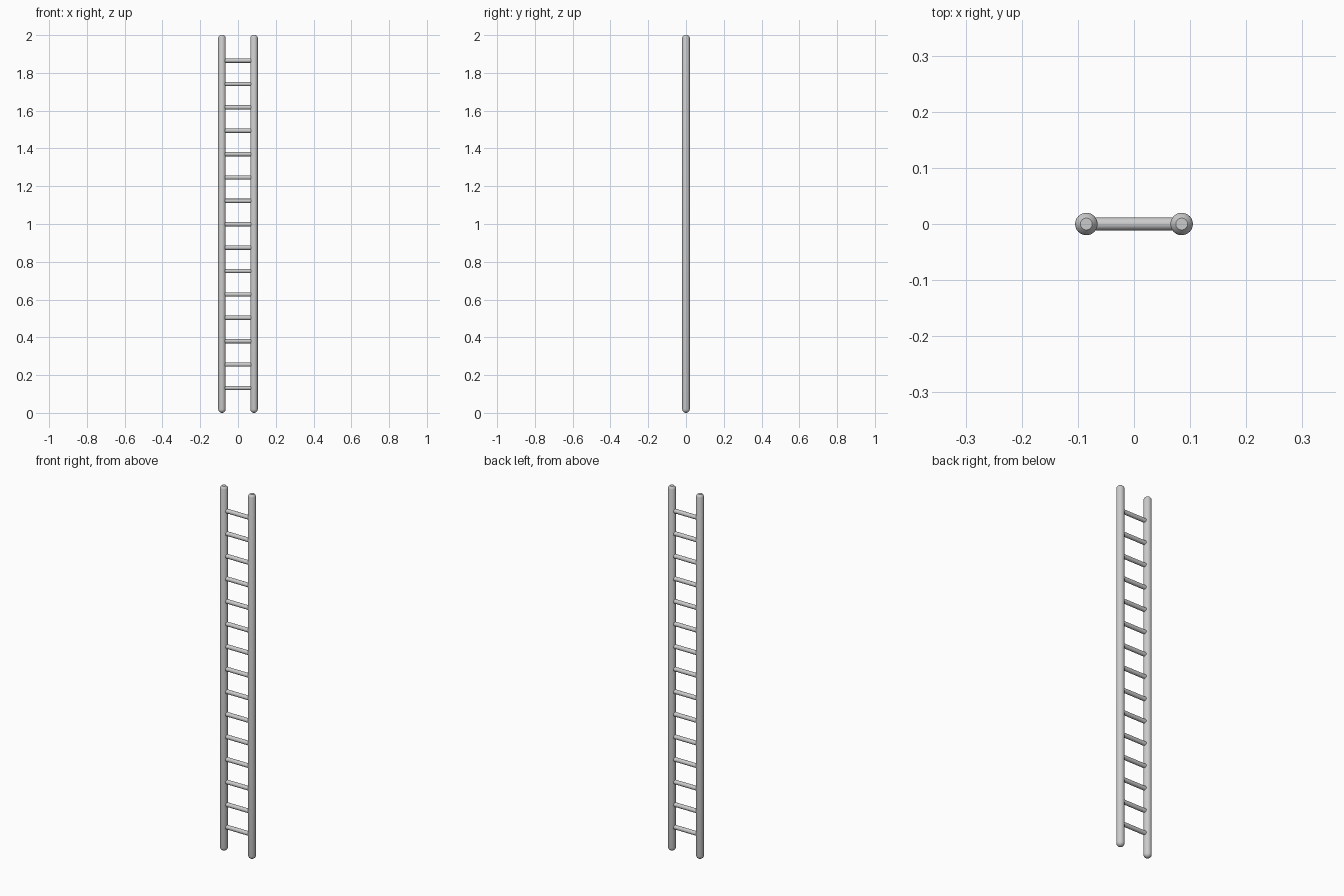
import bpy, bmesh, math

if "Cube" in bpy.data.objects:
    bpy.data.objects.remove(bpy.data.objects["Cube"])

RAIL_X = 0.085
RAIL_R = 0.02
RUNG_R = 0.0115
RUNGS = 15
FIRST_Z, LAST_Z = 0.132, 1.865


def lathe(name, profile, location, rotation=(0, 0, 0), sides=32):
    """Spin a (radius, height) profile around z, capping both ends."""
    bm = bmesh.new()
    rings = [[bm.verts.new((r * math.cos(2 * math.pi * i / sides),
                            r * math.sin(2 * math.pi * i / sides), z))
              for i in range(sides)] for r, z in profile]
    for a, b in zip(rings, rings[1:]):
        for i in range(sides):
            j = (i + 1) % sides
            bm.faces.new((a[i], a[j], b[j], b[i]))
    bm.faces.new(rings[0][::-1])
    bm.faces.new(rings[-1])
    mesh = bpy.data.meshes.new(name)
    bm.to_mesh(mesh)
    bm.free()
    obj = bpy.data.objects.new(name, mesh)
    obj.location, obj.rotation_euler = location, rotation
    bpy.context.collection.objects.link(obj)
    bpy.context.view_layer.objects.active = obj
    obj.select_set(True)
    bpy.ops.object.shade_smooth_by_angle(angle=math.radians(30))
    obj.select_set(False)
    return obj


# Side rails: rounded foot, chamfered flat top
foot = [(RAIL_R * math.sin(a), RAIL_R * (1 - math.cos(a)))
        for a in (math.radians(d) for d in (10, 25, 40, 55, 70, 90))]
rail_profile = foot + [(RAIL_R, 1.987), (0.0175, 1.993), (0.0105, 2.0)]
for side, x in (("left", -RAIL_X), ("right", RAIL_X)):
    lathe(f"{side}_rail", rail_profile, (x, 0, 0))

# Evenly spaced round rungs, ends buried in the rails
half = RAIL_X - 0.008
for n in range(RUNGS):
    z = FIRST_Z + (LAST_Z - FIRST_Z) * n / (RUNGS - 1)
    lathe(f"rung_{n + 1}", [(RUNG_R, -half), (RUNG_R, half)],
          (0, 0, z), (0, math.pi / 2, 0), 24)
